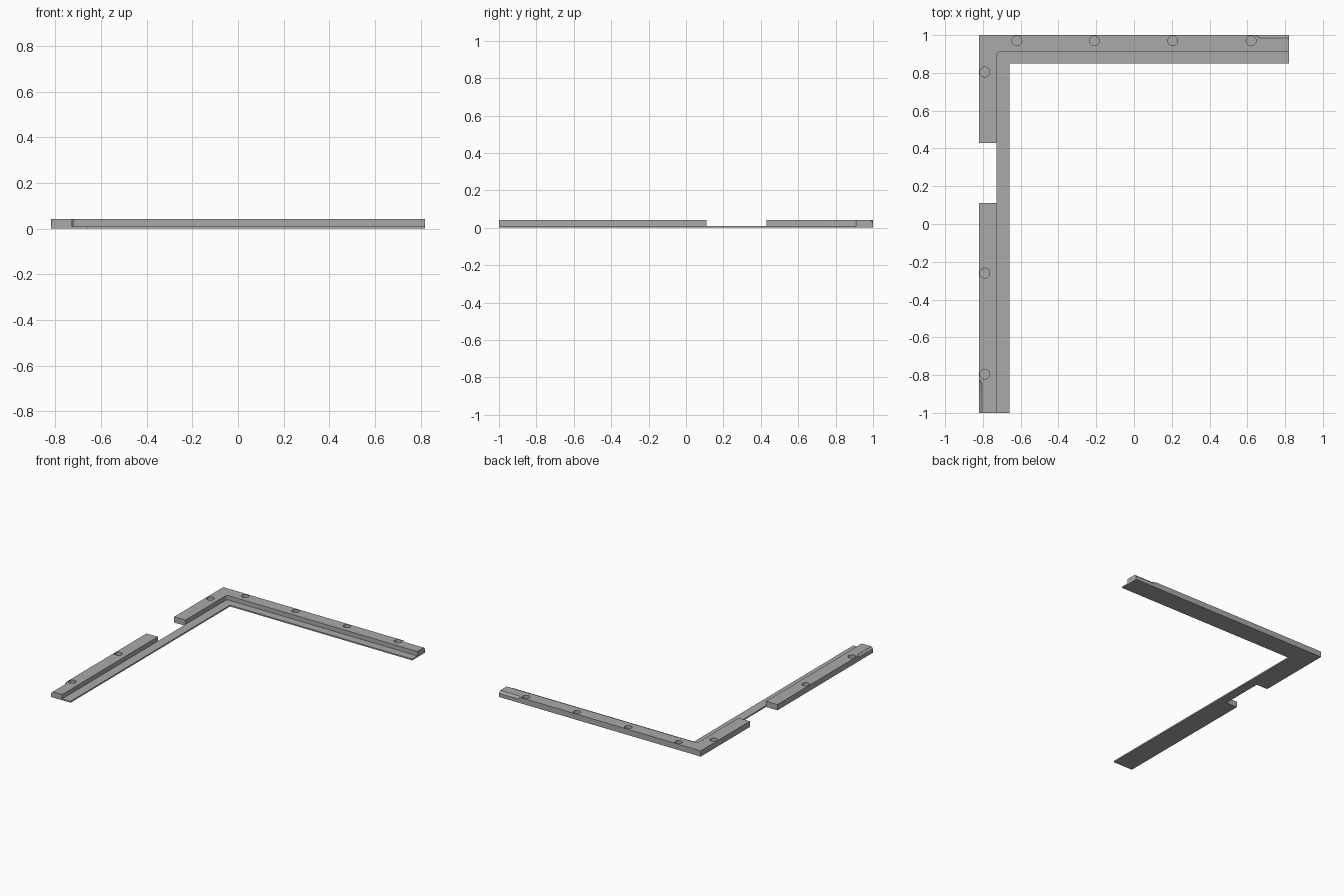
import bpy, bmesh, math
from mathutils import Vector

if "Cube" in bpy.data.objects:
    bpy.data.objects.remove(bpy.data.objects["Cube"])

X, Y = 0.82, 1.0                 # half width and half depth
TOP, LIP = 0.042, 0.01           # rail height and flange thickness
RAIL_X, RAIL_Y = -0.728, 0.91    # inner faces of the rail
IN_X, IN_Y = -0.66, 0.85         # inner edges of the flange
GAP_LOW, GAP_HIGH = 0.11, 0.43   # opening in the side rail
BEVEL = 0.015

grey = bpy.data.materials.new("grey")
grey.use_nodes = True
colour = (0.4, 0.4, 0.4, 1)
grey.diffuse_color = colour
grey.node_tree.nodes["Principled BSDF"].inputs["Base Color"].default_value = colour


def add_object(name, bm):
    bmesh.ops.recalc_face_normals(bm, faces=bm.faces)
    mesh = bpy.data.meshes.new(name)
    bm.to_mesh(mesh)
    bm.free()
    mesh.materials.append(grey)
    ob = bpy.data.objects.new(name, mesh)
    bpy.context.collection.objects.link(ob)
    return ob


def extrude_outline(name, outline, height):
    bm = bmesh.new()
    face = bm.faces.new([bm.verts.new((x, y, 0)) for x, y in outline])
    side = bmesh.ops.extrude_face_region(bm, geom=[face])["geom"]
    verts = [v for v in side if isinstance(v, bmesh.types.BMVert)]
    bmesh.ops.translate(bm, verts=verts, vec=(0, 0, height))
    return add_object(name, bm)


def cut(ob, cutter):
    cutter.hide_render = True
    mod = ob.modifiers.new("cut", "BOOLEAN")
    mod.operation, mod.solver, mod.object = "DIFFERENCE", "EXACT", cutter
    bpy.context.view_layer.objects.active = ob
    bpy.ops.object.modifier_apply(modifier=mod.name)
    bpy.data.objects.remove(cutter)


def cut_pocket(ob, x, y):
    bm = bmesh.new()
    bmesh.ops.create_cone(bm, cap_ends=True, segments=32, radius1=0.026,
                          radius2=0.026, depth=0.06)
    bmesh.ops.translate(bm, verts=bm.verts, vec=(x, y, TOP + 0.005))
    cut(ob, add_object("pocket_cutter", bm))


def cut_end_bevel(ob, place, start, end):
    # Slanted cut along the outer top edge, running out at its start
    e = 0.01
    tri = [(BEVEL + e, TOP + e), (-e, TOP - BEVEL - e), (-e, TOP + e)]
    run = math.copysign(0.02, end - start)
    bm = bmesh.new()
    for s, shift in ((start, -BEVEL), (start + run, 0), (end + run, 0)):
        for d, z in tri:
            bm.verts.new(Vector(place(s, d + shift, z)))
    bmesh.ops.convex_hull(bm, input=bm.verts)
    cut(ob, add_object("bevel_cutter", bm))


# Rounded inside corner shared by the rail and the flange
R = 0.018
corner = [(RAIL_X + R - R * math.cos(a), RAIL_Y - R + R * math.sin(a))
          for a in [i * math.pi / 16 for i in range(9)]]

# Thin inner flange
extrude_outline("inner_flange",
                [(RAIL_X, -Y), *corner, (X, RAIL_Y), (X, IN_Y),
                 (IN_X, IN_Y), (IN_X, -Y)], LIP)

# Raised corner rail
corner_rail = extrude_outline("corner_rail",
                              [(-X, GAP_HIGH), (RAIL_X, GAP_HIGH), *corner,
                               (X, RAIL_Y), (X, Y), (-X, Y)], TOP)
for x in (-0.62, -0.21, 0.205, 0.62):
    cut_pocket(corner_rail, x, 0.97)
cut_pocket(corner_rail, -0.79, 0.805)
cut_end_bevel(corner_rail, lambda s, d, z: (s, Y - d, z), 0.645, X)

# Raised side rail
side_rail = extrude_outline("side_rail",
                            [(-X, -Y), (RAIL_X, -Y), (RAIL_X, GAP_LOW),
                             (-X, GAP_LOW)], TOP)
for y in (-0.26, -0.795):
    cut_pocket(side_rail, -0.79, y)
cut_end_bevel(side_rail, lambda s, d, z: (-X + d, s, z), -0.822, -Y)

# Smooth pocket walls with sharp edges
bpy.ops.object.select_all(action="DESELECT")
for ob in (corner_rail, side_rail):
    ob.select_set(True)
bpy.context.view_layer.objects.active = corner_rail
bpy.ops.object.shade_smooth_by_angle(angle=math.radians(30))
